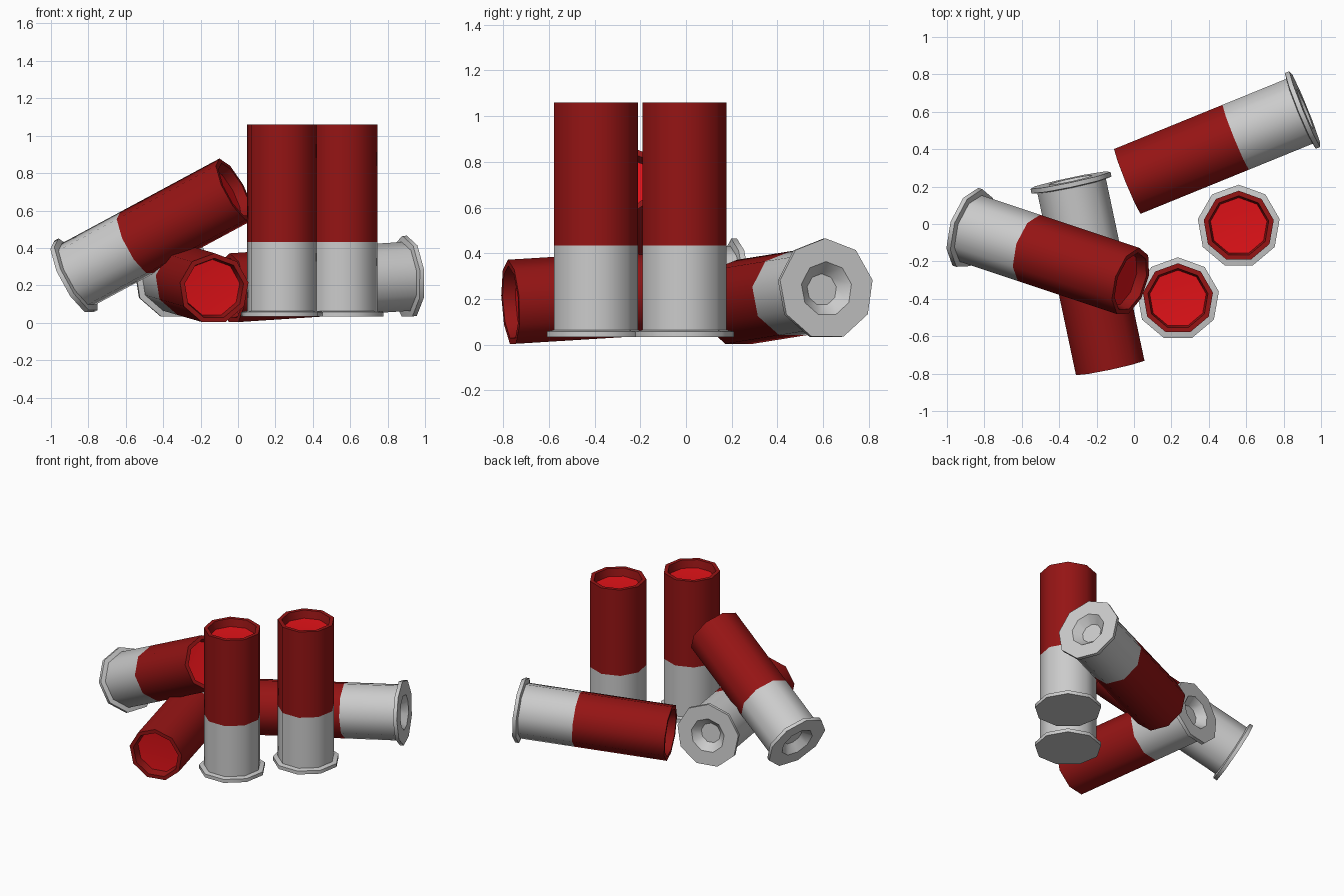
import bpy, bmesh, math
from mathutils import Vector, Matrix

if "Cube" in bpy.data.objects:
    bpy.data.objects.remove(bpy.data.objects["Cube"])

SIDES = 9
LENGTH = 1.027


def material(name, color):
    m = bpy.data.materials.new(name)
    m.diffuse_color = color
    m.use_nodes = True
    m.node_tree.nodes["Principled BSDF"].inputs["Base Color"].default_value = m.diffuse_color
    return m


HULL_RED = material("hull_red", (0.3, 0.007, 0.007, 1))
WAD_RED = material("wad_red", (0.75, 0.006, 0.009, 1))


def lathe(name, profile, matrix, mat=None):
    """Spin a (radius, height) profile into nine sides; radius 0 closes to a point."""
    bm = bmesh.new()
    rings = []
    for r, z in profile:
        if r == 0:
            rings.append([bm.verts.new((0, 0, z))] * SIDES)
            continue
        angles = [math.pi / 2 + math.tau * i / SIDES for i in range(SIDES)]
        rings.append([bm.verts.new((r * math.cos(a), r * math.sin(a), z)) for a in angles])
    for low, high in zip(rings, rings[1:]):
        for i in range(SIDES):
            j = (i + 1) % SIDES
            quad = [low[i], low[j], high[j], high[i]]
            bm.faces.new(list(dict.fromkeys(quad)))
    mesh = bpy.data.meshes.new(name)
    bm.to_mesh(mesh)
    bm.free()
    obj = bpy.data.objects.new(name, mesh)
    bpy.context.collection.objects.link(obj)
    obj.matrix_world = matrix
    if mat:
        mesh.materials.append(mat)
    bpy.ops.object.select_all(action='DESELECT')
    obj.select_set(True)
    bpy.context.view_layer.objects.active = obj
    bpy.ops.object.shade_smooth_by_angle(angle=math.radians(42))
    return obj


def frame(base, axis, up):
    """Placement with local z along the axis and one corner towards up."""
    z = Vector(axis).normalized()
    y = (Vector(up) - z * Vector(up).dot(z)).normalized()
    x = y.cross(z)
    m = Matrix((x, y, z)).transposed().to_4x4()
    m.translation = base
    return m


def shell(label, base, axis, up=(0, 0, 1), recess=True):
    m = frame(base, axis, up)
    # metal cap with rim, recessed primer on the lying shells
    end = [(0, 0.055), (0.07, 0.055), (0.12, 0)] if recess else [(0, 0)]
    lathe(label + "_metal_cap",
          end + [(0.222, 0), (0.222, 0.025), (0.19, 0.031), (0.19, 0.4)], m)
    # hull tube with an inward lip
    lathe(label + "_hull",
          [(0.19, 0.4), (0.19, LENGTH), (0.163, LENGTH), (0.153, LENGTH - 0.055)], m, HULL_RED)
    # closing disc sunk in the mouth
    lathe(label + "_mouth_disc",
          [(0.153, LENGTH - 0.055), (0, LENGTH - 0.065)], m, WAD_RED)


# two standing shells
shell("standing_front", (0.235, -0.4, 0.033), (0, 0, 1), (0, 1, 0), recess=False)
shell("standing_back", (0.56, -0.012, 0.033), (0, 0, 1), (0, 1, 0), recess=False)

# three fallen shells, one leaning on another
shell("fallen_right", (0.915, 0.615, 0.244), (-0.945, -0.385, -0.062))
shell("fallen_middle", (-0.34, 0.235, 0.244), (0.213, -1.005, -0.062))
shell("leaning_left", (-0.885, -0.02, 0.242), (0.87, -0.29, 0.468))
